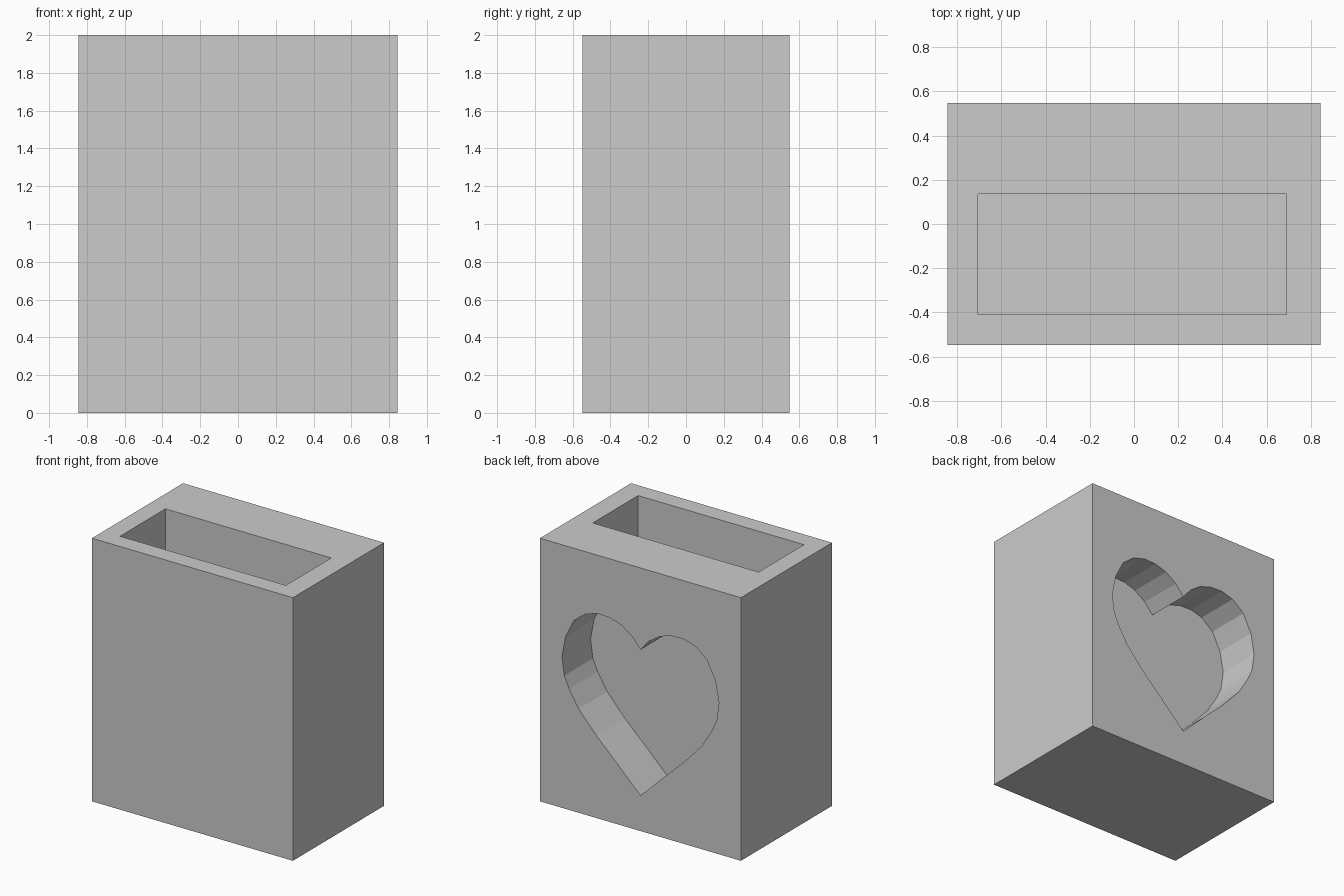
import bpy
import bmesh

if "Cube" in bpy.data.objects:
    bpy.data.objects.remove(bpy.data.objects["Cube"])

# Overall size and wall positions
HX, HY, H = 0.845, 0.547, 2.0
HEART_FLOOR_Y = 0.204


def make_object(name, bm):
    bmesh.ops.recalc_face_normals(bm, faces=bm.faces[:])
    mesh = bpy.data.meshes.new(name)
    bm.to_mesh(mesh)
    bm.free()
    obj = bpy.data.objects.new(name, mesh)
    bpy.context.collection.objects.link(obj)
    return obj


def prism(name, points, offset):
    """Extrude a closed outline of 3D points along an offset."""
    bm = bmesh.new()
    face = bm.faces.new([bm.verts.new(p) for p in points])
    ext = bmesh.ops.extrude_face_region(bm, geom=[face], use_keep_orig=True)
    verts = [g for g in ext["geom"] if isinstance(g, bmesh.types.BMVert)]
    bmesh.ops.translate(bm, vec=offset, verts=verts)
    return make_object(name, bm)


def block(name, x0, x1, y0, y1, z0, z1):
    outline = [(x0, y0, z0), (x1, y0, z0), (x1, y1, z0), (x0, y1, z0)]
    return prism(name, outline, (0, 0, z1 - z0))


def cut(target, cutter):
    mod = target.modifiers.new(cutter.name, 'BOOLEAN')
    mod.operation = 'DIFFERENCE'
    mod.solver = 'EXACT'
    mod.object = cutter
    bpy.context.view_layer.objects.active = target
    bpy.ops.object.modifier_apply(modifier=mod.name)
    bpy.data.objects.remove(cutter, do_unlink=True)


# Solid holder body
body = block("holder_body", -HX, HX, -HY, HY, 0, H)

# Deep rectangular pocket open at the top
cut(body, block("pocket_cutter", -0.705, 0.69, -0.41, 0.135, 0.137, H + 0.2))

# Heart recess in the back: half outline from notch to tip, mirrored
half = [(0, 1.378), (0.07, 1.46), (0.16, 1.522), (0.26, 1.553), (0.36, 1.556),
        (0.46, 1.528), (0.56, 1.45), (0.63, 1.31), (0.66, 1.15), (0.64, 1.01),
        (0.60, 0.92), (0.52, 0.79), (0.37, 0.625), (0.20, 0.465), (0, 0.27)]
outline = half + [(-x, z) for x, z in reversed(half[1:-1])]
heart = prism("heart_cutter", [(x, HEART_FLOOR_Y, z) for x, z in outline],
              (0, HY + 0.2 - HEART_FLOOR_Y, 0))
cut(body, heart)
